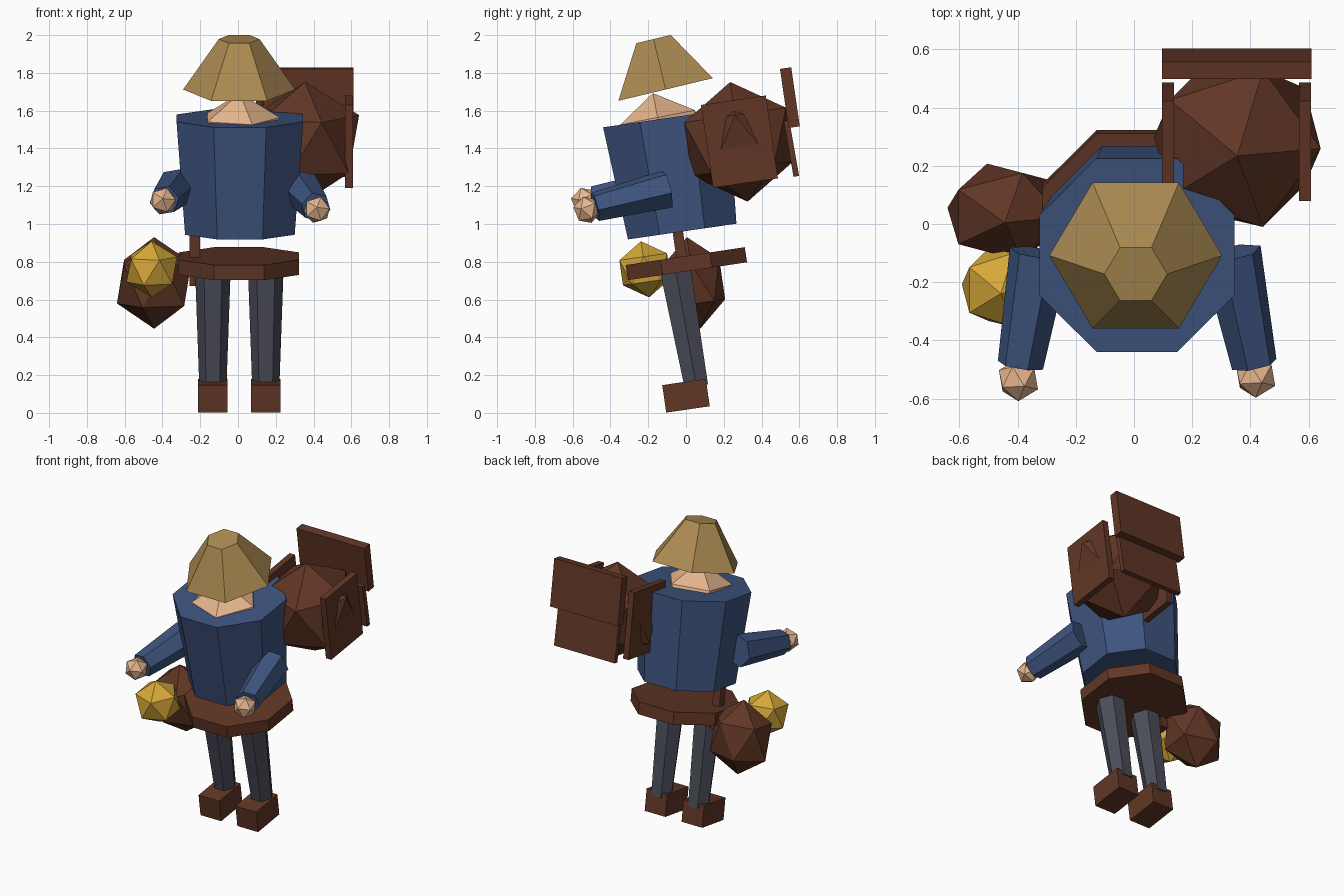
import bpy, bmesh
from math import pi, cos, sin, radians
from mathutils import Vector, Matrix

cube = bpy.data.objects.get("Cube")
if cube:
    bpy.data.objects.remove(cube, do_unlink=True)


def material(name, rgb):
    lin = [((c / 255 + 0.055) / 1.055) ** 2.4 for c in rgb] + [1.0]
    m = bpy.data.materials.new(name)
    m.use_nodes = True
    m.diffuse_color = lin
    m.node_tree.nodes["Principled BSDF"].inputs["Base Color"].default_value = lin
    return m


BLUE = material("blue cloth", (62, 84, 127))
BROWN = material("brown leather", (97, 54, 37))
SKIN = material("skin", (230, 182, 142))
STRAW = material("straw", (172, 139, 82))
GOLD = material("gold", (214, 168, 56))
GREY = material("grey trousers", (74, 76, 88))
LEAN = radians(8.3)  # the whole figure leans forward


def finish(name, bm, mat, loc, rot):
    bmesh.ops.recalc_face_normals(bm, faces=bm.faces)
    me = bpy.data.meshes.new(name)
    bm.to_mesh(me)
    bm.free()
    me.materials.append(mat)
    ob = bpy.data.objects.new(name, me)
    bpy.context.collection.objects.link(ob)
    ob.matrix_world = Matrix.Translation(loc) @ rot
    return ob


def box(name, mat, loc, size, lean=LEAN):
    bm = bmesh.new()
    bmesh.ops.create_cube(bm, size=1)
    bmesh.ops.scale(bm, vec=size, verts=bm.verts)
    return finish(name, bm, mat, loc, Matrix.Rotation(lean, 4, 'X'))


def ball(name, mat, loc, radii, lean=LEAN):
    bm = bmesh.new()
    bmesh.ops.create_icosphere(bm, subdivisions=1, radius=1)
    bmesh.ops.scale(bm, vec=radii, verts=bm.verts)
    return finish(name, bm, mat, loc, Matrix.Rotation(lean, 4, 'X'))


def prism(name, mat, start, end, r1, r2, sides, turn=0.0):
    """Tapered prism between two points."""
    a, b = Vector(start), Vector(end)
    bm = bmesh.new()
    rings = []
    for r, z in ((r1, 0), (r2, (b - a).length)):
        angles = [turn + 2 * pi * i / sides for i in range(sides)]
        rings.append([bm.verts.new((r * cos(t), r * sin(t), z)) for t in angles])
    for ring in rings:
        bm.faces.new(ring)
    for i in range(sides):
        j = (i + 1) % sides
        bm.faces.new((rings[0][i], rings[0][j], rings[1][j], rings[1][i]))
    rot = Vector((0, 0, 1)).rotation_difference(b - a).to_matrix().to_4x4()
    return finish(name, bm, mat, a, rot)


# Body: torso, belt, head and hat
prism("torso", BLUE, (0.01, -0.02, 0.96), (0.01, -0.107, 1.56), 0.314, 0.363, 8, pi / 8)
prism("belt", BROWN, (0.005, 0.008, 0.75), (0.005, -0.004, 0.83), 0.345, 0.345, 8, pi / 8)
ball("head", SKIN, (0.01, -0.13, 1.46), (0.237,) * 3, radians(11))
prism("hat", STRAW, (0.006, -0.108, 1.712), (0.006, -0.172, 1.979), 0.297, 0.108, 6)

# Legs and boots
for side, x in (("right", -0.133), ("left", 0.147)):
    prism(side + "_leg", GREY, (x, 0.055, 0.14), (x, -0.06, 0.78), 0.072, 0.095, 6)
    box(side + "_boot", BROWN, (x, 0, 0.091), (0.157, 0.233, 0.147))

# Arms and hands
arms = (("right", (-0.325, -0.1, 1.195), (-0.39, -0.485, 1.125), (-0.397, -0.535, 1.122)),
        ("left", (0.335, -0.1, 1.185), (0.413, -0.482, 1.09), (0.418, -0.523, 1.075)))
for side, shoulder, wrist, hand in arms:
    prism(side + "_arm", BLUE, shoulder, wrist, 0.105, 0.08, 6)
    ball(side + "_hand", SKIN, hand, (0.075,) * 3, radians(80))

# Hip bag with strap, and lantern
ball("hip_bag", BROWN, (-0.444, 0.04, 0.688), (0.22, 0.18, 0.245))
box("bag_strap", BROWN, (-0.228, -0.026, 0.84), (0.055, 0.055, 0.33))
ball("lantern", GOLD, (-0.457, -0.217, 0.76), (0.15,) * 3)

# Backpack with side boards and back flap
ball("backpack", BROWN, (0.355, 0.28, 1.435), (0.32,) * 3)
for side, x in (("inner", 0.117), ("outer", 0.588)):
    box(side + "_pack_board", BROWN, (x, 0.283, 1.436), (0.041, 0.347, 0.443))
box("pack_flap", BROWN, (0.353, 0.55, 1.669), (0.515, 0.06, 0.316))
box("pack_back_board", BROWN, (0.353, 0.558, 1.4), (0.46, 0.03, 0.3), radians(10))
